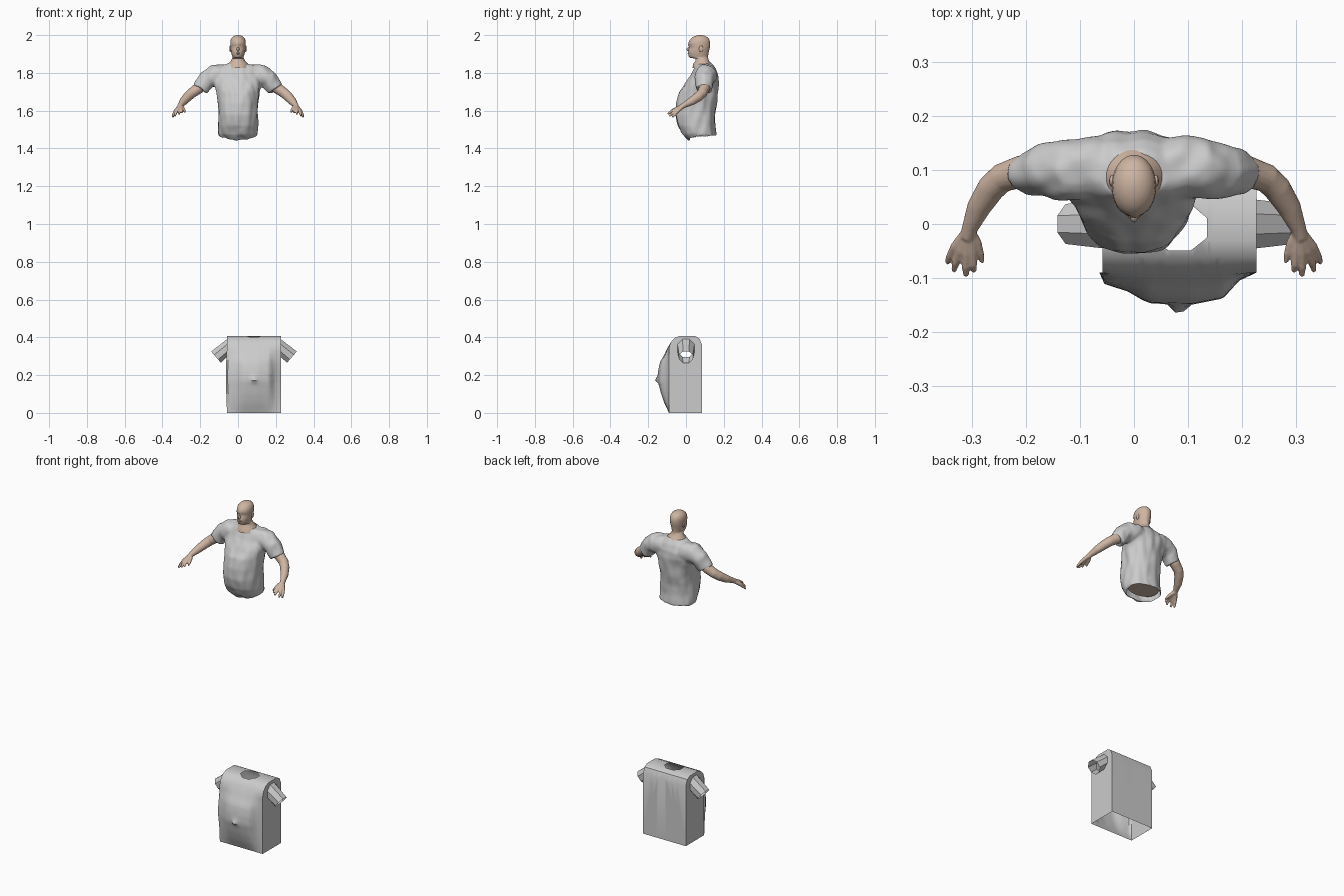
import bpy, bmesh, math
from mathutils import Vector, noise

if "Cube" in bpy.data.objects:
    bpy.data.objects.remove(bpy.data.objects["Cube"])

skin = bpy.data.materials.new("skin")
skin.diffuse_color = (0.62, 0.46, 0.36, 1)
skin.use_nodes = True
skin.node_tree.nodes["Principled BSDF"].inputs["Base Color"].default_value = skin.diffuse_color


def finish(bm, name, mat=None, angle=40):
    bmesh.ops.recalc_face_normals(bm, faces=bm.faces[:])
    me = bpy.data.meshes.new(name)
    bm.to_mesh(me)
    bm.free()
    ob = bpy.data.objects.new(name, me)
    bpy.context.collection.objects.link(ob)
    if mat:
        me.materials.append(mat)
    bpy.ops.object.select_all(action='DESELECT')
    ob.select_set(True)
    bpy.context.view_layer.objects.active = ob
    bpy.ops.object.shade_smooth_by_angle(angle=math.radians(angle))
    return ob


def loft(bm, rings):
    vr = [[bm.verts.new(p) for p in r] for r in rings]
    n = len(vr[0])
    for a, b in zip(vr, vr[1:]):
        for i in range(n):
            bm.faces.new((a[i], a[(i + 1) % n], b[(i + 1) % n], b[i]))
    bm.faces.new(vr[0][::-1])
    bm.faces.new(vr[-1])


def flat_ring(z, hw, yf, yb, drop=0.0, e=0.88, n=40):
    pts = []
    for i in range(n):
        a = 2 * math.pi * i / n
        c, s = math.cos(a), math.sin(a)
        x = hw * math.copysign(abs(c) ** e, c)
        y = (yf + yb) / 2 + (yb - yf) / 2 * math.copysign(abs(s) ** e, s)
        pts.append((x, y, z - drop * max(0, -s)))
    return pts


def tube(bm, path, radii, n=16):
    path = [Vector(p) for p in path]
    rings = []
    for i, p in enumerate(path):
        t = path[min(i + 1, len(path) - 1)] - path[max(i - 1, 0)]
        q = t.to_track_quat('Z', 'Y')
        rings.append([p + q @ Vector((radii[i] * math.cos(2 * math.pi * k / n),
                                      radii[i] * math.sin(2 * math.pi * k / n), 0)) for k in range(n)])
    loft(bm, rings)


def fuse(ob, voxel, steps):
    m = ob.modifiers.new("fuse", 'REMESH')
    m.mode, m.voxel_size, m.use_smooth_shade = 'VOXEL', voxel, True
    s = ob.modifiers.new("soften", 'SMOOTH')
    s.factor, s.iterations = 0.5, steps
    bpy.context.view_layer.objects.active = ob
    for name in ("fuse", "soften"):
        bpy.ops.object.modifier_apply(modifier=name)


def lerp_table(t, x):
    for (x0, y0), (x1, y1) in zip(t, t[1:]):
        if x <= x1:
            return y0 + (y1 - y0) * max(0, (x - x0) / (x1 - x0))
    return t[-1][1]


# worn shirt: torso loft fused with two sleeves
bm = bmesh.new()
body = [(1.465, .100, .012, .158, .02), (1.48, .104, -.018, .157, .008), (1.52, .105, -.044, .154),
        (1.58, .105, -.056, .156), (1.64, .106, -.052, .163), (1.70, .112, -.036, .169),
        (1.75, .128, .0, .174), (1.79, .132, .028, .170), (1.825, .11, .044, .154), (1.851, .058, .05, .132)]
loft(bm, [flat_ring(*r) for r in body])
for sx in (-1, 1):
    tube(bm, [(sx * x, y, z) for x, y, z in ((.06, .105, 1.788), (.125, .102, 1.785), (.165, .098, 1.762),
                                             (.198, .093, 1.713))], [.06, .058, .049, .042], 24)
shirt = finish(bm, "worn_shirt")
fuse(shirt, .006, 6)
bm = bmesh.new()
bm.from_mesh(shirt.data)
bm.normal_update()
# open hem and soft cloth wrinkles
hem = [f for f in bm.faces if f.normal.z < -.7 and f.calc_center_median().z < 1.475
       and f.calc_center_median().y > .02]
bmesh.ops.delete(bm, geom=hem, context='FACES')
for v in bm.verts:
    w = noise.noise(Vector((v.co.x * 28, v.co.y * 28, v.co.z * 11)))
    v.co += v.normal * w * .006
bm.to_mesh(shirt.data)
bm.free()

# torso under the shirt
bm = bmesh.new()
loft(bm, [flat_ring(z, hw, yf, yb) for z, hw, yf, yb in ((1.485, .088, .01, .145), (1.53, .09, -.025, .142),
                                                      (1.62, .09, -.035, .146), (1.7, .09, -.01, .15))])
finish(bm, "torso", skin)

# head and neck
bm = bmesh.new()
head = [(1.825, .06, .034, .143), (1.851, .051, .04, .136), (1.862, .038, .05, .122), (1.875, .033, .05, .118),
        (1.880, .029, .022, .117), (1.888, .031, .014, .117), (1.905, .036, .012, .119), (1.925, .039, .013, .124),
        (1.938, .040, .016, .127), (1.948, .041, .011, .128), (1.962, .041, .014, .128), (1.976, .039, .021, .124),
        (1.988, .031, .034, .115), (1.996, .020, .05, .1), (2.0, .006, .068, .083)]
loft(bm, [flat_ring(*r, e=1.0) for r in head])
for v in bm.verts:  # eye sockets
    d = math.hypot(abs(v.co.x) - .017, v.co.z - 1.938)
    if v.co.y < .06 and d < .012:
        v.co.y += .005
finish(bm, "head", skin, 60)


def blob(name, loc, size):
    b = bmesh.new()
    bmesh.ops.create_uvsphere(b, u_segments=16, v_segments=10, radius=1)
    for v in b.verts:
        v.co = Vector(loc) + Vector([c * s for c, s in zip(v.co, size)])
    return finish(b, name, skin, 60)


blob("nose", (0, .014, 1.925), (.007, .011, .011))
blob("lips", (0, .015, 1.903), (.012, .006, .005))
for sx, side in ((-1, "left"), (1, "right")):
    blob("ear_" + side, (sx * .041, .08, 1.927), (.005, .011, .017))

# arms with hands
for sx, side in ((-1, "left"), (1, "right")):
    bm = bmesh.new()

    def limb(path, radii):
        tube(bm, [(sx * x, y, z) for x, y, z in path], radii)

    limb([(.165, .097, 1.755), (.21, .097, 1.718), (.245, .085, 1.693), (.265, .066, 1.675), (.288, .03, 1.65),
          (.304, -.008, 1.63), (.309, -.025, 1.62)], [.034, .03, .027, .026, .022, .015, .014])
    fingers = [((.330, -.042, 1.600), (.341, -.060, 1.580), (.346, -.072, 1.565)),
               ((.321, -.050, 1.604), (.330, -.072, 1.587), (.334, -.087, 1.571)),
               ((.310, -.053, 1.608), (.312, -.080, 1.595), (.311, -.096, 1.582)),
               ((.300, -.050, 1.610), (.298, -.075, 1.600), (.296, -.088, 1.588)),
               ((.292, -.035, 1.612), (.285, -.055, 1.602), (.281, -.070, 1.592))]
    for knuckle, mid, tip in fingers:
        limb([(.306, -.012, 1.627), knuckle, mid, tip], [.011, .010, .0072, .005])
    arm = finish(bm, "arm_" + side, skin)
    fuse(arm, .003, 3)

# boxy shirt: unrolled front-top-back sheet with a neck hole, folded along the profile
profile = [(-.09, 0), (-.09, .345), (-.082, .372), (-.06, .397), (-.032, .408), (.046, .408),
           (.07, .395), (.085, .36), (.085, 0)]
X0, X1, XC = -.058, .227, .0845
cum = [0]
for a, b in zip(profile, profile[1:]):
    cum.append(cum[-1] + math.dist(a, b))


def octagon(ru, rv):
    k = 1 / math.cos(math.pi / 8)
    return [(ru * k * math.cos(math.pi / 8 + i * math.pi / 4), rv * k * math.sin(math.pi / 8 + i * math.pi / 4))
            for i in range(8)]


def panel(bm, loops, normal):
    edges = []
    for lp in loops:
        vs = [bm.verts.new(p) for p in lp]
        edges += [bm.edges.new((vs[i], vs[(i + 1) % len(vs)])) for i in range(len(vs))]
    bmesh.ops.triangle_fill(bm, edges=edges, use_beauty=True, normal=normal)


bm = bmesh.new()
sc = cum[4] + .025
panel(bm, [[(X0, 0, 0), (X1, 0, 0), (X1, cum[-1], 0), (X0, cum[-1], 0)],
           [(XC + u, sc + v, 0) for u, v in octagon(.051, .043)]], (0, 0, 1))
cuts = [(0, s, 0) for s in cum[1:-1]] + [(0, .0172 * i, 0) for i in range(1, 20)]
for co, no in [(c, (0, 1, 0)) for c in cuts] + [((X0 + .015 * i, 0, 0), (1, 0, 0)) for i in range(1, 19)]:
    bmesh.ops.bisect_plane(bm, geom=bm.verts[:] + bm.edges[:] + bm.faces[:], plane_co=co, plane_no=no, dist=1e-5)

# belly bulge on the front
bulge_x = [(X0, 0), (-.043, .35), (-.01, .6), (.026, .95), (.105, 1), (.165, .8), (.195, .25), (X1, 0)]
bulge_z = [(0, 0), (.05, .4), (.1, .7), (.17, 1), (.22, .97), (.27, .8), (.31, .4), (.36, 0)]
y_of = list(zip(cum, [p[0] for p in profile]))
z_of = list(zip(cum, [p[1] for p in profile]))
for v in bm.verts:
    x, s = v.co.x, v.co.y
    y, z = lerp_table(y_of, s), lerp_table(z_of, s)
    if y < -.06:
        y -= .06 * lerp_table(bulge_x, x) * lerp_table(bulge_z, z)
        y -= .022 * max(0, 1 - math.hypot(x - .083, z - .175) / .022)
        if z > 0:
            x -= .012 * max(0, 1 - abs(x + .043) / .03) * lerp_table(bulge_z, z)
    v.co = (x, y, z)

# side panels with armholes, and short open sleeves
for sx, xs in ((-1, X0), (1, X1)):
    inner = [(xs, v, .343 + u) for u, v in octagon(.047, .045)]
    outer = [(xs + sx * (.058 + u * .65), v, .295 + u * .75) for u, v in octagon(.04, .037)]
    panel(bm, [[(xs, y, z) for y, z in profile], inner], (sx, 0, 0))
    a, b = [[bm.verts.new(p) for p in r] for r in (inner, outer)]
    for i in range(8):
        bm.faces.new((a[i], a[(i + 1) % 8], b[(i + 1) % 8], b[i]))
bmesh.ops.remove_doubles(bm, verts=bm.verts[:], dist=1e-5)
finish(bm, "boxy_shirt", None, 35)
